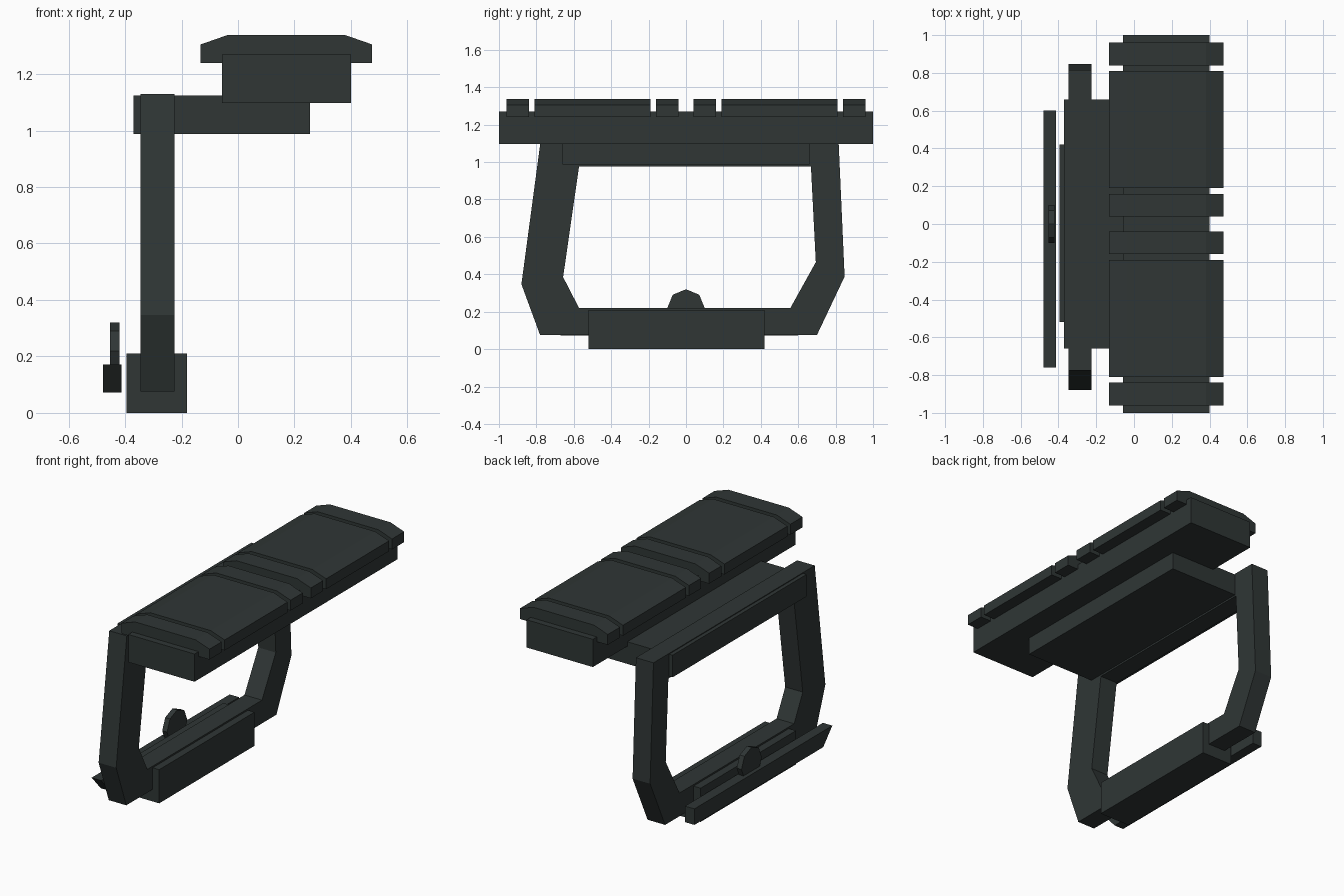
import bpy
import bmesh

if "Cube" in bpy.data.objects:
    bpy.data.objects.remove(bpy.data.objects["Cube"])

metal = bpy.data.materials.new("dark gunmetal")
metal.diffuse_color = (0.029, 0.037, 0.036, 1)
metal.use_nodes = True
metal.node_tree.nodes["Principled BSDF"].inputs["Base Color"].default_value = metal.diffuse_color


def make(name, bm):
    bmesh.ops.recalc_face_normals(bm, faces=bm.faces)
    mesh = bpy.data.meshes.new(name)
    bm.to_mesh(mesh)
    bm.free()
    mesh.materials.append(metal)
    obj = bpy.data.objects.new(name, mesh)
    bpy.context.collection.objects.link(obj)
    return obj


def prism(name, points, axis, lo, hi):
    """Extrude a profile: (y, z) points along x, or (x, z) points along y."""
    bm = bmesh.new()
    place = (lambda p: (lo, *p)) if axis == "x" else (lambda p: (p[0], lo, p[1]))
    face = bm.faces.new([bm.verts.new(place(p)) for p in points])
    new = bmesh.ops.extrude_face_region(bm, geom=[face])["geom"]
    offset = (hi - lo, 0, 0) if axis == "x" else (0, hi - lo, 0)
    bmesh.ops.translate(bm, vec=offset,
                        verts=[v for v in new if isinstance(v, bmesh.types.BMVert)])
    return make(name, bm)


def box(name, x0, x1, y0, y1, z0, z1):
    return prism(name, [(x0, z0), (x1, z0), (x1, z1), (x0, z1)], "y", y0, y1)


# Top rail with chamfered plates, mirrored front to back
box("rail_base", -0.057, 0.40, -1.0, 1.0, 1.097, 1.27)
plate = [(-0.132, 1.24), (0.475, 1.24), (0.475, 1.305),
         (0.38, 1.338), (-0.038, 1.338), (-0.132, 1.305)]
for label, y0, y1 in (("inner", 0.04, 0.16), ("long", 0.19, 0.81), ("end", 0.84, 0.96)):
    prism(f"rail_plate_{label}_back", plate, "y", y0, y1)
    prism(f"rail_plate_{label}_front", plate, "y", -y1, -y0)

# Arm carrying the rail
box("mount_arm", -0.37, 0.255, -0.66, 0.66, 0.987, 1.125)

# Closed side frame: quads between the outer and inner outlines, extruded
outer = [(-0.775, 1.13), (-0.88, 0.347), (-0.78, 0.075),
         (0.70, 0.075), (0.848, 0.388), (0.815, 1.13)]
inner = [(-0.572, 0.976), (-0.657, 0.385), (-0.572, 0.22),
         (0.558, 0.22), (0.694, 0.465), (0.668, 0.976)]
bm = bmesh.new()
ring_o = [bm.verts.new((-0.346, y, z)) for y, z in outer]
ring_i = [bm.verts.new((-0.346, y, z)) for y, z in inner]
n = len(outer)
faces = [bm.faces.new((ring_o[i], ring_o[(i + 1) % n], ring_i[(i + 1) % n], ring_i[i]))
         for i in range(n)]
geom = bmesh.ops.extrude_face_region(bm, geom=faces)["geom"]
bmesh.ops.translate(bm, vec=(0.121, 0, 0),
                    verts=[v for v in geom if isinstance(v, bmesh.types.BMVert)])
make("side_frame", bm)

# Clamp block at the bottom of the frame
box("clamp_block", -0.395, -0.18, -0.52, 0.42, 0.0, 0.21)

# Locking lever with a slanted front end, and its octagonal knob
prism("locking_lever", [(-0.67, 0.072), (0.60, 0.072), (0.60, 0.172), (-0.76, 0.172)],
      "x", -0.478, -0.413)
r, d = 0.1, 0.0707
octagon = [(0, r), (d, d), (r, 0), (d, -d), (0, -r), (-d, -d), (-r, 0), (-d, d)]
prism("lever_knob", [(y, z + 0.22) for y, z in octagon], "x", -0.453, -0.42)
